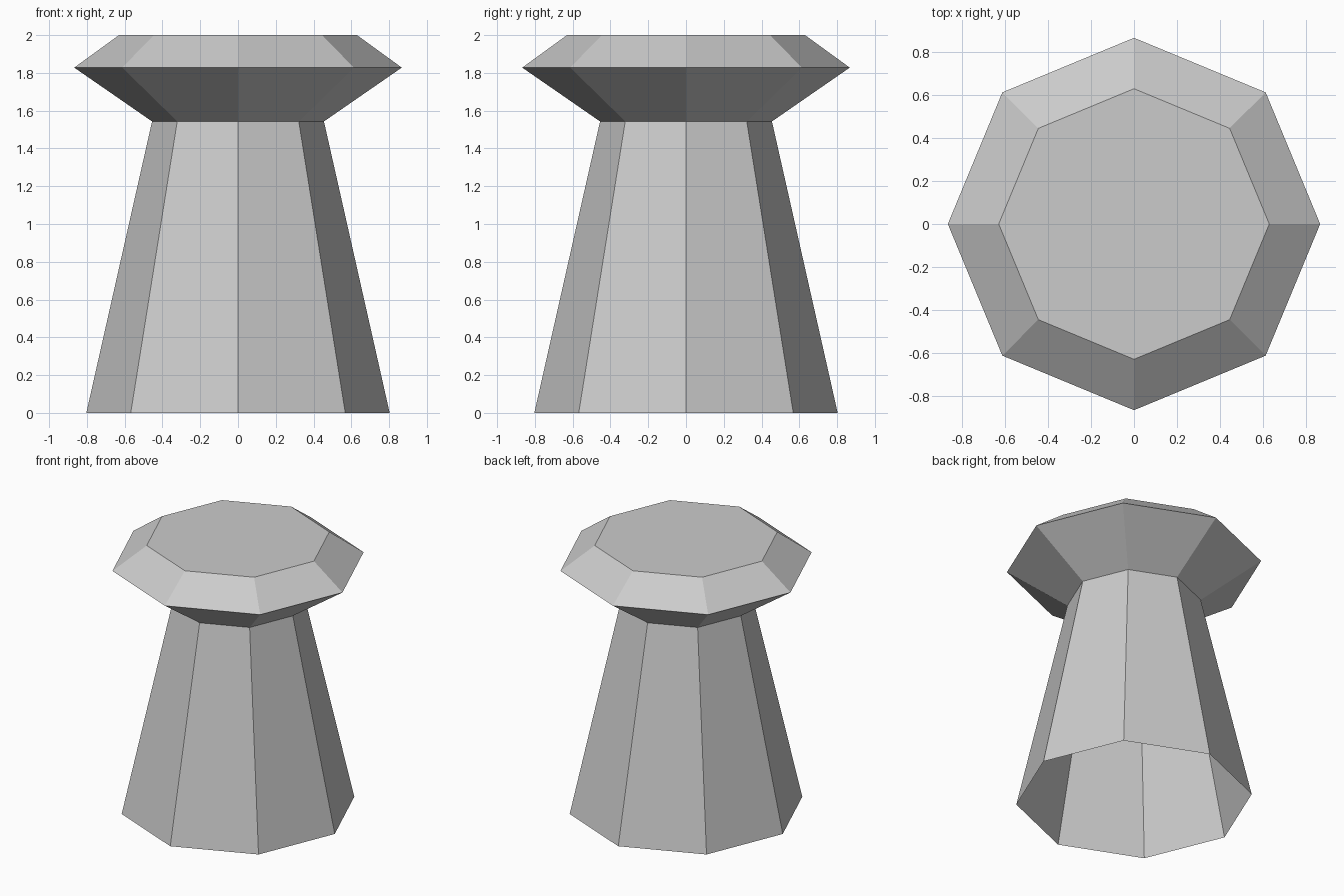
import bpy
import bmesh
from math import cos, sin, tau

if "Cube" in bpy.data.objects:
    bpy.data.objects.remove(bpy.data.objects["Cube"], do_unlink=True)

SIDES = 8

grey = bpy.data.materials.new("plain grey")
grey.use_nodes = True
colour = (0.6, 0.6, 0.6, 1)
grey.diffuse_color = colour
grey.node_tree.nodes["Principled BSDF"].inputs["Base Color"].default_value = colour


def lathe(name, profile, close_top=False):
    """Flat-faced octagonal shell through (radius, height) rings, listed upwards."""
    bm = bmesh.new()
    rings = [[bm.verts.new((r * cos(tau * i / SIDES), r * sin(tau * i / SIDES), z))
              for i in range(SIDES)] for r, z in profile]
    for low, high in zip(rings, rings[1:]):
        for i in range(SIDES):
            j = (i + 1) % SIDES
            bm.faces.new((low[i], low[j], high[j], high[i]))
    if close_top:
        bm.faces.new(rings[-1])
    mesh = bpy.data.meshes.new(name)
    bm.to_mesh(mesh)
    bm.free()
    mesh.materials.append(grey)
    obj = bpy.data.objects.new(name, mesh)
    bpy.context.collection.objects.link(obj)
    return obj


# Tapered hollow stem, open at the bottom
lathe("stem", [(0.803, 0), (0.455, 1.543)])

# Faceted cap with a flat top
lathe("cap", [(0.455, 1.543), (0.867, 1.828), (0.63, 2)], close_top=True)
